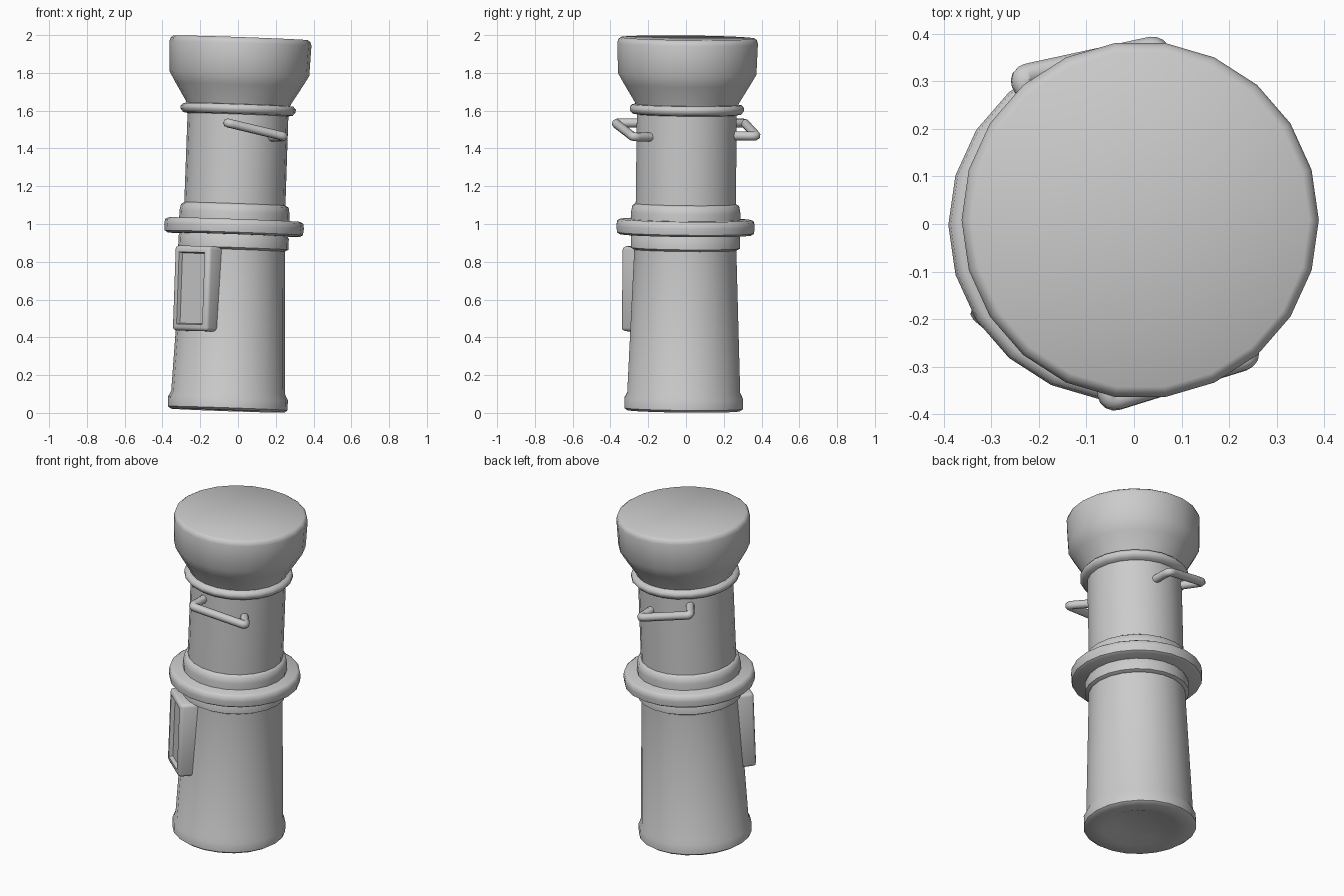
import bpy, bmesh, math
from mathutils import Matrix, Euler, Vector

if "Cube" in bpy.data.objects:
    bpy.data.objects.remove(bpy.data.objects["Cube"])

# the whole lamp leans slightly
LEAN = Matrix.Translation((-0.055, -0.013, 0.012)) @ Euler((-0.011, 0.035, 0)).to_matrix().to_4x4()
SIDES = 22


def add_mesh(name, bm, matrix):
    bmesh.ops.recalc_face_normals(bm, faces=bm.faces)
    mesh = bpy.data.meshes.new(name)
    bm.to_mesh(mesh)
    bm.free()
    ob = bpy.data.objects.new(name, mesh)
    ob.matrix_world = matrix
    bpy.context.collection.objects.link(ob)
    return ob


def lathe(name, profile, matrix=LEAN):
    """Revolve (radius, height) points; radius 0 closes to a pole."""
    bm = bmesh.new()
    verts = [bm.verts.new((r, 0, z)) for r, z in profile]
    edges = [bm.edges.new(p) for p in zip(verts, verts[1:])]
    bmesh.ops.spin(bm, geom=verts + edges, axis=(0, 0, 1), cent=(0, 0, 0),
                   angle=math.tau, steps=SIDES, use_merge=True)
    bmesh.ops.remove_doubles(bm, verts=bm.verts, dist=0.0005)
    return add_mesh(name, bm, matrix)


def tube(name, start, a, b, end, radius=0.024):
    """Bent-rod handle through two rounded corners."""
    s, a, b, e = map(Vector, (start, a, b, end))
    pts = [s, s.lerp(a, 0.6), a, a.lerp(b, 0.15), a.lerp(b, 0.85), b, b.lerp(e, 0.4), e]
    cu = bpy.data.curves.new(name, 'CURVE')
    cu.dimensions = '3D'
    cu.bevel_depth = radius
    cu.bevel_resolution = 2
    cu.use_fill_caps = True
    sp = cu.splines.new('NURBS')
    sp.points.add(len(pts) - 1)
    for p, co in zip(sp.points, pts):
        p.co = (*co, 1)
    sp.order_u = 3
    sp.use_endpoint_u = True
    sp.resolution_u = 5
    ob = bpy.data.objects.new(name, cu)
    bpy.context.collection.objects.link(ob)


# battery barrel with foot rim and dished underside
lathe("lower_barrel", [(0, 0.035), (0.14, 0.03), (0.21, 0.005), (0.30, 0.0), (0.317, 0.012),
                       (0.317, 0.065), (0.302, 0.095), (0.273, 0.85), (0.273, 0.9), (0, 0.9)])

# stepped collar and wide flange in the middle
lathe("lower_collar", [(0, 0.85), (0.27, 0.85), (0.292, 0.862), (0.292, 0.92), (0.28, 0.94),
                       (0.28, 0.96), (0, 0.96)])
lathe("flange", [(0, 0.932), (0.35, 0.932), (0.366, 0.942), (0.37, 0.975), (0.366, 1.002),
                 (0.35, 1.012), (0, 1.012)])
lathe("upper_collar", [(0, 1.0), (0.292, 1.0), (0.292, 1.05), (0.285, 1.085), (0.268, 1.095), (0, 1.095)])

# neck barrel
lathe("upper_barrel", [(0, 1.05), (0.268, 1.05), (0.267, 1.6), (0, 1.6)])
lathe("neck_ring", [(0.25, 1.565), (0.29, 1.572), (0.305, 1.59), (0.305, 1.605), (0.292, 1.62),
                    (0.25, 1.625)])

# flared lamp head with a shallow top
lathe("lamp_head", [(0, 1.59), (0.262, 1.59), (0.28, 1.635), (0.335, 1.725), (0.37, 1.785),
                    (0.376, 1.945), (0.37, 1.965), (0.355, 1.975), (0, 1.968)])

# switch box with a recessed face, turned towards the front left
bm = bmesh.new()
bmesh.ops.create_cube(bm, size=1.0)
bmesh.ops.scale(bm, verts=bm.verts, vec=(0.16, 0.244, 0.45))
bmesh.ops.bevel(bm, geom=bm.edges[:], offset=0.018, segments=2, profile=0.5, affect='EDGES')
bm.faces.ensure_lookup_table()
face = max(bm.faces, key=lambda f: f.calc_center_median().x)
bmesh.ops.inset_region(bm, faces=[face], thickness=0.022)
bmesh.ops.inset_region(bm, faces=[face], thickness=0.008, depth=-0.022)
turn = Matrix.Rotation(math.radians(230), 4, 'Z') @ Matrix.Translation((0.26, 0, 0.638))
add_mesh("switch_box", bm, LEAN @ turn)

# two tilted strap handles
tube("front_handle", (-0.055, -0.22, 1.535), (-0.055, -0.375, 1.535), (0.25, -0.28, 1.462), (0.16, -0.17, 1.46))
tube("back_handle", (0.055, 0.22, 1.468), (0.055, 0.375, 1.465), (-0.245, 0.31, 1.535), (-0.17, 0.2, 1.535))

# smooth shading with crisp steps
meshes = [o for o in bpy.context.scene.objects if o.type == 'MESH']
for o in meshes:
    o.select_set(True)
bpy.context.view_layer.objects.active = meshes[0]
bpy.ops.object.shade_smooth_by_angle(angle=math.radians(50))
